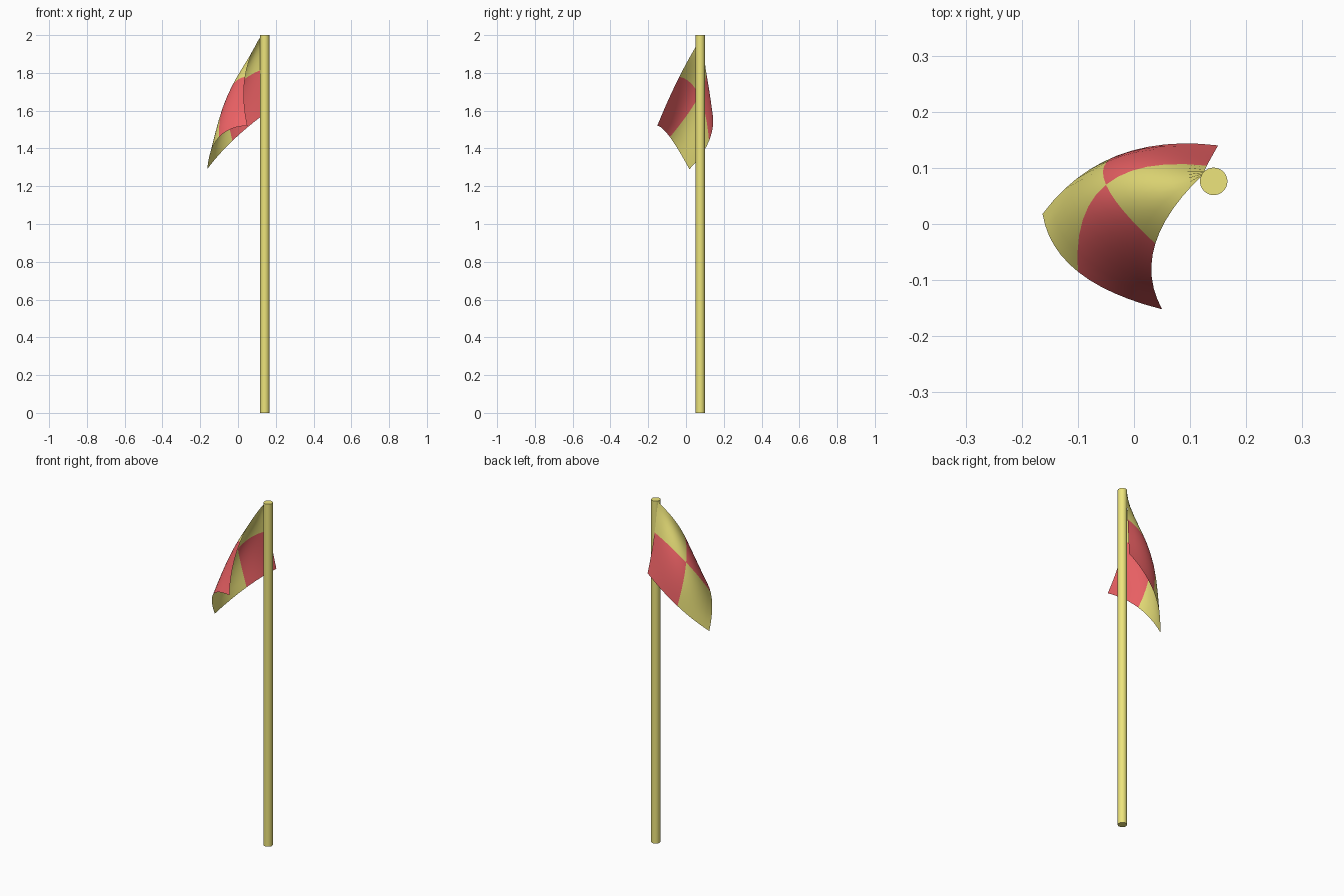
import bpy, bmesh
from mathutils import Vector

if "Cube" in bpy.data.objects:
    bpy.data.objects.remove(bpy.data.objects["Cube"])


def material(name, color):
    m = bpy.data.materials.new(name)
    m.diffuse_color = (*color, 1)
    m.use_nodes = True
    m.node_tree.nodes["Principled BSDF"].inputs["Base Color"].default_value = m.diffuse_color
    return m


yellow = material("yellow", (0.85, 0.78, 0.20))
red = material("red", (0.90, 0.13, 0.14))

# Pole
bpy.ops.mesh.primitive_cylinder_add(vertices=32, radius=0.0245, depth=2, location=(0.142, 0.076, 1))
pole = bpy.context.object
pole.name = "pole"
pole.data.materials.append(yellow)
bpy.ops.object.shade_smooth_by_angle()

# Flag: 3 x 3 control net; rows run along the pole edge, columns across the cloth
NET = [
    [(0.125, 0.090, 2.00), (0.130, 0.104, 1.82), (0.150, 0.140, 1.59)],
    [(0.038, -0.035, 1.78), (-0.050, 0.070, 1.68), (-0.030, 0.122, 1.44)],
    [(0.050, -0.152, 1.52), (-0.100, -0.085, 1.46), (-0.163, 0.018, 1.29)],
]
N = 12


def weights(t):
    """Quadratic weights passing through t = 0, 0.5 and 1."""
    return ((1 - t) * (1 - 2 * t), 4 * t * (1 - t), t * (2 * t - 1))


def cloth(u, v):
    wu, wv = weights(u), weights(v)
    return sum((Vector(NET[i][j]) * wu[i] * wv[j] for i in range(3) for j in range(3)), Vector())


bm = bmesh.new()
grid = [[bm.verts.new(cloth(i / N, j / N)) for j in range(N + 1)] for i in range(N + 1)]
for i in range(N):
    for j in range(N):
        f = bm.faces.new((grid[i][j], grid[i + 1][j], grid[i + 1][j + 1], grid[i][j + 1]))
        f.smooth = True
        # Quartered colours
        f.material_index = int((i < N // 2) != (j < N // 2))
bmesh.ops.reverse_faces(bm, faces=bm.faces)
mesh = bpy.data.meshes.new("flag")
bm.to_mesh(mesh)
bm.free()
mesh.materials.append(yellow)
mesh.materials.append(red)
flag = bpy.data.objects.new("flag", mesh)
bpy.context.collection.objects.link(flag)
